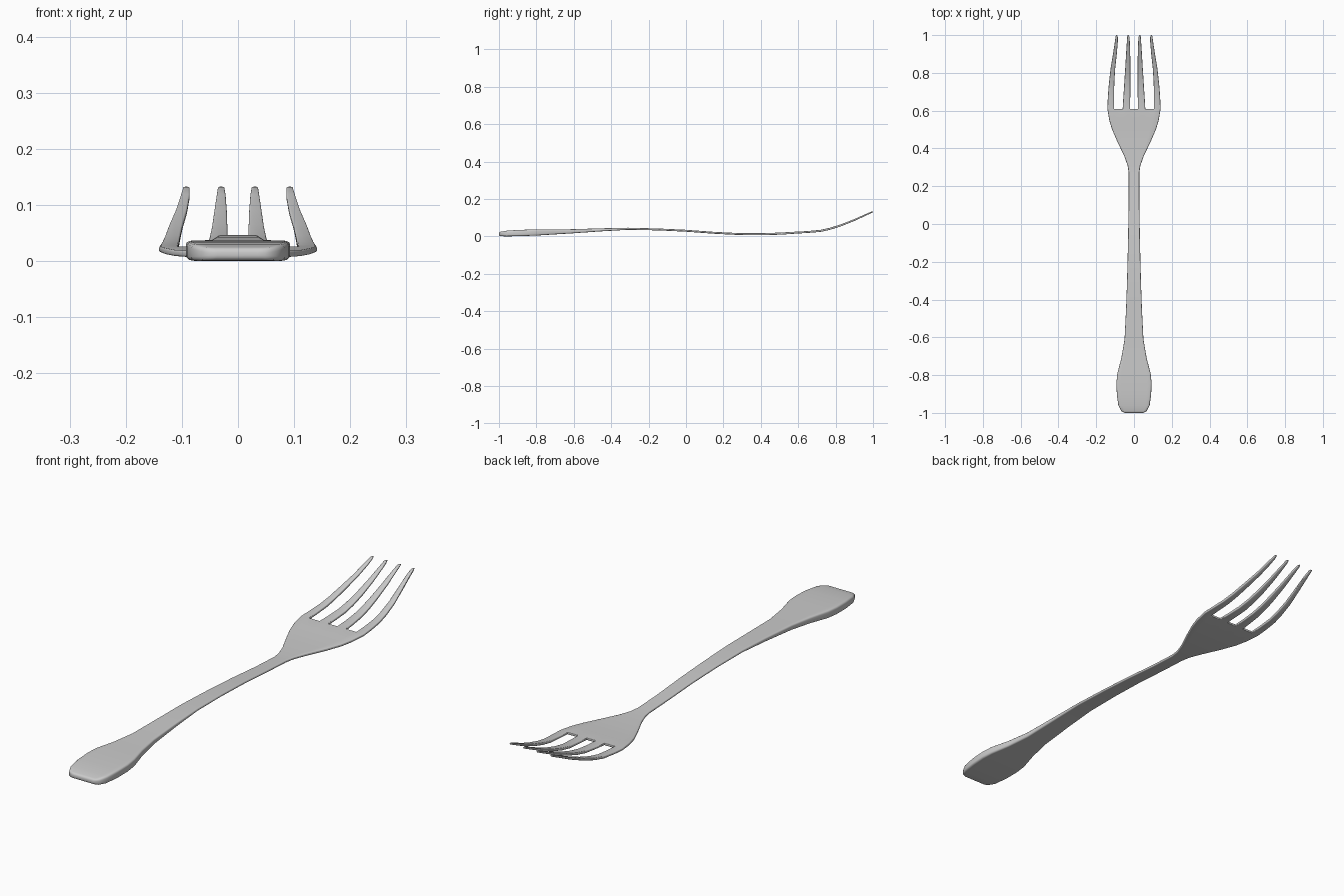
import bpy, bmesh

# Handle and neck stations: y, half width, underside z, top z
BODY = [
    (-1.00, 0.048, 0.003, 0.022), (-0.99, 0.068, 0.001, 0.025),
    (-0.96, 0.083, 0.000, 0.030), (-0.90, 0.091, 0.001, 0.034),
    (-0.84, 0.093, 0.003, 0.036), (-0.79, 0.088, 0.005, 0.037),
    (-0.71, 0.067, 0.010, 0.037), (-0.61, 0.050, 0.016, 0.038),
    (-0.45, 0.042, 0.027, 0.043), (-0.31, 0.037, 0.035, 0.046),
    (-0.15, 0.033, 0.032, 0.042), (0.00, 0.030, 0.025, 0.035),
    (0.15, 0.028, 0.014, 0.024), (0.27, 0.028, 0.008, 0.018),
    (0.31, 0.034, 0.007, 0.017), (0.36, 0.052, 0.006, 0.017),
    (0.44, 0.090, 0.007, 0.018), (0.50, 0.116, 0.009, 0.020),
    (0.55, 0.131, 0.012, 0.023), (0.61, 0.141, 0.016, 0.026),
]
# Tine stations: y, outer tine edges, inner tine edges, underside z, top z
TINES = [
    (0.66, 0.139, 0.106, 0.057, 0.020, 0.019, 0.029),
    (0.72, 0.135, 0.105, 0.053, 0.019, 0.024, 0.035),
    (0.77, 0.130, 0.103, 0.050, 0.019, 0.035, 0.046),
    (0.83, 0.123, 0.099, 0.046, 0.019, 0.054, 0.065),
    (0.90, 0.111, 0.091, 0.042, 0.020, 0.082, 0.092),
    (0.96, 0.102, 0.086, 0.038, 0.022, 0.110, 0.119),
    (0.99, 0.098, 0.086, 0.036, 0.024, 0.124, 0.132),
    (1.00, 0.095, 0.089, 0.034, 0.027, 0.129, 0.133),
]
ROOT = (0.141, 0.106, 0.060, 0.020)

bm = bmesh.new()


def row(y, edges, z0, z1):
    """Eight bottom/top vertex pairs across the fork, mirrored about x = 0."""
    xs = [-e for e in edges] + list(reversed(edges))
    return [(bm.verts.new((x, y, z0)), bm.verts.new((x, y, z1))) for x in xs]


rows = [row(y, [w * e / ROOT[0] for e in ROOT], z0, z1) for y, w, z0, z1 in BODY]
root = len(rows) - 1
rows += [row(t[0], t[1:5], t[5], t[6]) for t in TINES]


def wall(a, b):
    bm.faces.new((a[0], b[0], b[1], a[1]))


# Top and underside sheets, with every second column left open past the root
for i in range(len(rows) - 1):
    a, b = rows[i], rows[i + 1]
    for c in range(7):
        if i >= root and c % 2:
            continue
        for k in (0, 1):
            bm.faces.new((a[c][k], a[c + 1][k], b[c + 1][k], b[c][k]))
    for c in (range(8) if i >= root else (0, 7)):
        wall(a[c], b[c])

# Handle end, slot bottoms and tine tips
for c in range(7):
    wall(rows[0][c], rows[0][c + 1])
    end = rows[root] if c % 2 else rows[-1]
    wall(end[c], end[c + 1])
bmesh.ops.recalc_face_normals(bm, faces=bm.faces)

# Rim rounding proportional to the local thickness
weight = bm.edges.layers.float.new("bevel_weight_edge")
thick = {}
for r in rows:
    for lo, hi in r:
        thick[lo] = thick[hi] = hi.co.z - lo.co.z
for e in bm.edges:
    rim = len(e.link_faces) == 2 and e.calc_face_angle() > 0.9
    upright = abs(e.verts[0].co.y - e.verts[1].co.y) < 1e-5 and \
        abs(e.verts[0].co.x - e.verts[1].co.x) < 1e-5
    if rim and not upright:
        e[weight] = min(1.0, 0.33 * min(thick[v] for v in e.verts) / 0.012)

mesh = bpy.data.meshes.new("fork")
bm.to_mesh(mesh)
bm.free()
fork = bpy.data.objects.new("fork", mesh)
bpy.context.collection.objects.link(fork)
bevel = fork.modifiers.new("rounded_rim", 'BEVEL')
bevel.limit_method = 'WEIGHT'
bevel.width = 0.012
bevel.segments = 3

bpy.context.view_layer.objects.active = fork
fork.select_set(True)
bpy.ops.object.modifier_apply(modifier=bevel.name)
bpy.ops.object.shade_smooth_by_angle(angle=0.8)
